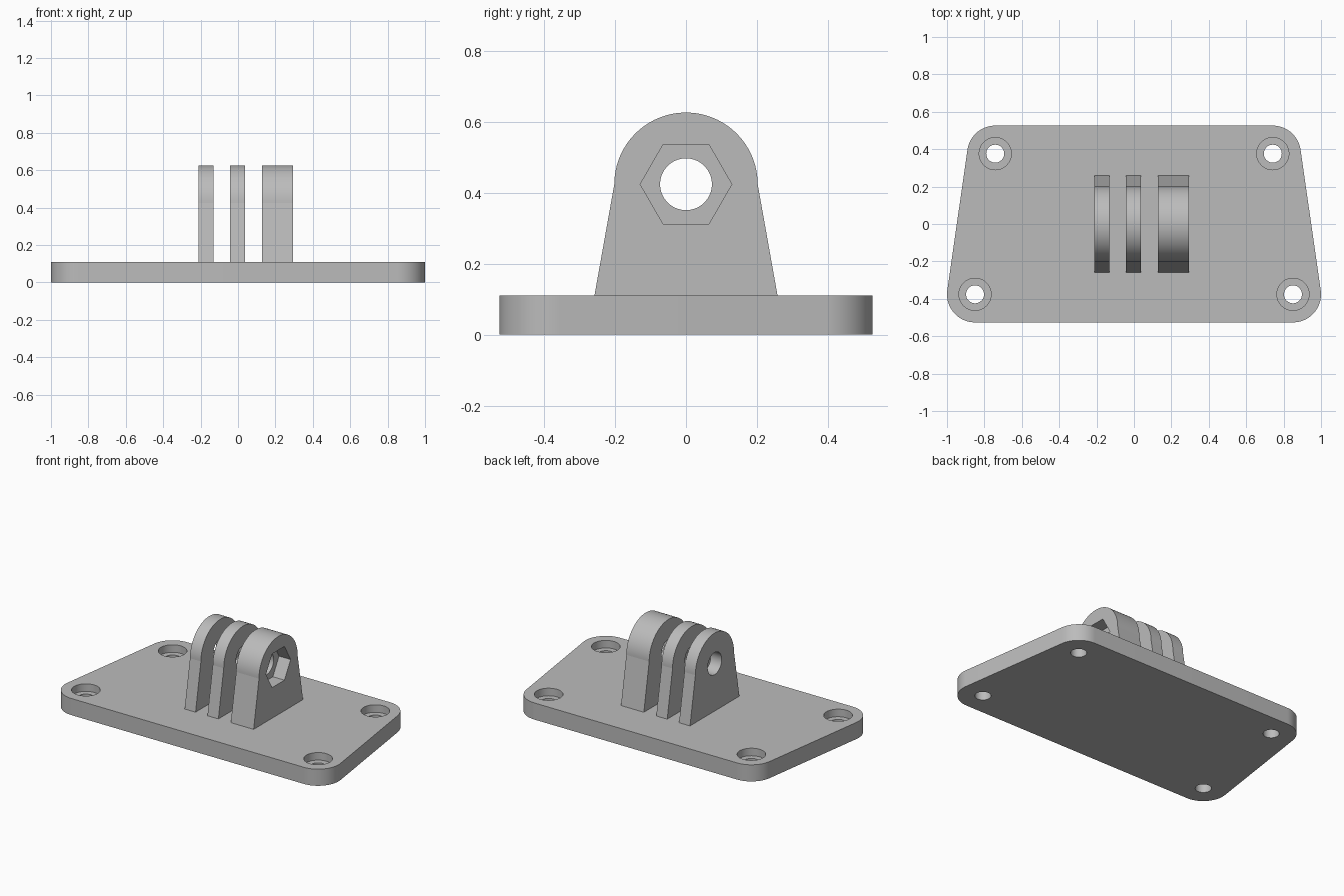
import bpy, bmesh, math
from mathutils import Matrix, Vector

cube = bpy.data.objects.get("Cube")
if cube:
    bpy.data.objects.remove(cube, do_unlink=True)

grey = bpy.data.materials.new("plain_grey")
grey.use_nodes = True
grey.diffuse_color = (0.5, 0.5, 0.5, 1)
grey.node_tree.nodes["Principled BSDF"].inputs["Base Color"].default_value = (0.5, 0.5, 0.5, 1)

PLATE_H = 0.11
PIVOT_Z = 0.424
# Local (u, v, w) axes become world (y, z, x)
SIDEWAYS = Matrix(((0, 0, 1, 0), (1, 0, 0, 0), (0, 1, 0, 0), (0, 0, 0, 1)))


def arc(u, v, r, start, end, steps):
    """Points along an arc, angles in degrees."""
    angles = [math.radians(start + (end - start) * i / steps) for i in range(steps + 1)]
    return [(u + r * math.cos(a), v + r * math.sin(a)) for a in angles]


def prism(name, outline, low, high, matrix=Matrix()):
    """Extrude a flat outline from low to high."""
    bm = bmesh.new()
    face = bm.faces.new([bm.verts.new((u, v, low)) for u, v in outline])
    top = bmesh.ops.extrude_face_region(bm, geom=[face])["geom"]
    bmesh.ops.translate(bm, vec=Vector((0, 0, high - low)),
                        verts=[e for e in top if isinstance(e, bmesh.types.BMVert)])
    bm.transform(matrix)
    bmesh.ops.recalc_face_normals(bm, faces=bm.faces)
    mesh = bpy.data.meshes.new(name)
    bm.to_mesh(mesh)
    bm.free()
    mesh.materials.append(grey)
    obj = bpy.data.objects.new(name, mesh)
    bpy.context.collection.objects.link(obj)
    return obj


def disc(u, v, r, sides=64):
    return arc(u, v, r, 0, 360, sides)[:-1]


def finish(obj, cutters):
    """Cut the holes, then smooth the curved walls only."""
    bpy.ops.object.select_all(action='DESELECT')
    bpy.context.view_layer.objects.active = obj
    obj.select_set(True)
    for cutter in cutters:
        mod = obj.modifiers.new("hole", 'BOOLEAN')
        mod.operation = 'DIFFERENCE'
        mod.solver = 'EXACT'
        mod.object = cutter
        bpy.ops.object.modifier_apply(modifier=mod.name)
        bpy.data.objects.remove(cutter, do_unlink=True)
    bpy.ops.object.shade_smooth_by_angle(angle=math.radians(7))


# Tapered base plate with rounded corners around the screw holes
FRONT_X, BACK_X, HOLE_Y, CORNER_R = 0.85, 0.742, 0.376, 0.15
lean = math.degrees(math.atan2(FRONT_X - BACK_X, 2 * HOLE_Y))
right_side = (arc(FRONT_X, -HOLE_Y, CORNER_R, -90, lean, 20)
              + arc(BACK_X, HOLE_Y, CORNER_R, lean, 90, 20))
outline = right_side + [(-x, y) for x, y in reversed(right_side)]
plate = prism("base_plate", outline, 0, PLATE_H)

# Counterbored screw holes
cutters = []
for side in (-1, 1):
    for x, y in ((FRONT_X, -HOLE_Y), (BACK_X, HOLE_Y)):
        cutters.append(prism("screw_hole", disc(side * x, y, 0.048), -0.1, 0.3))
        cutters.append(prism("screw_head_recess", disc(side * x, y, 0.086), 0.06, 0.3))
finish(plate, cutters)

# Three upright lugs with a shared pivot hole
lug_outline = ([(-0.258, PLATE_H), (0.258, PLATE_H)]
               + arc(0, PIVOT_Z, 0.202, 0, 180, 48))
for name, low, high in (("right_lug", -0.21, -0.13),
                        ("middle_lug", -0.043, 0.037),
                        ("left_nut_lug", 0.128, 0.295)):
    lug = prism(name, lug_outline, low, high, SIDEWAYS)
    cutters = [prism("pivot_hole", disc(0, PIVOT_Z, 0.073), low - 0.1, high + 0.1, SIDEWAYS)]
    # Hexagonal nut pocket in the thick lug
    if name == "left_nut_lug":
        cutters.append(prism("nut_pocket", disc(0, PIVOT_Z, 0.129, 6),
                             high - 0.085, high + 0.1, SIDEWAYS))
    finish(lug, cutters)
